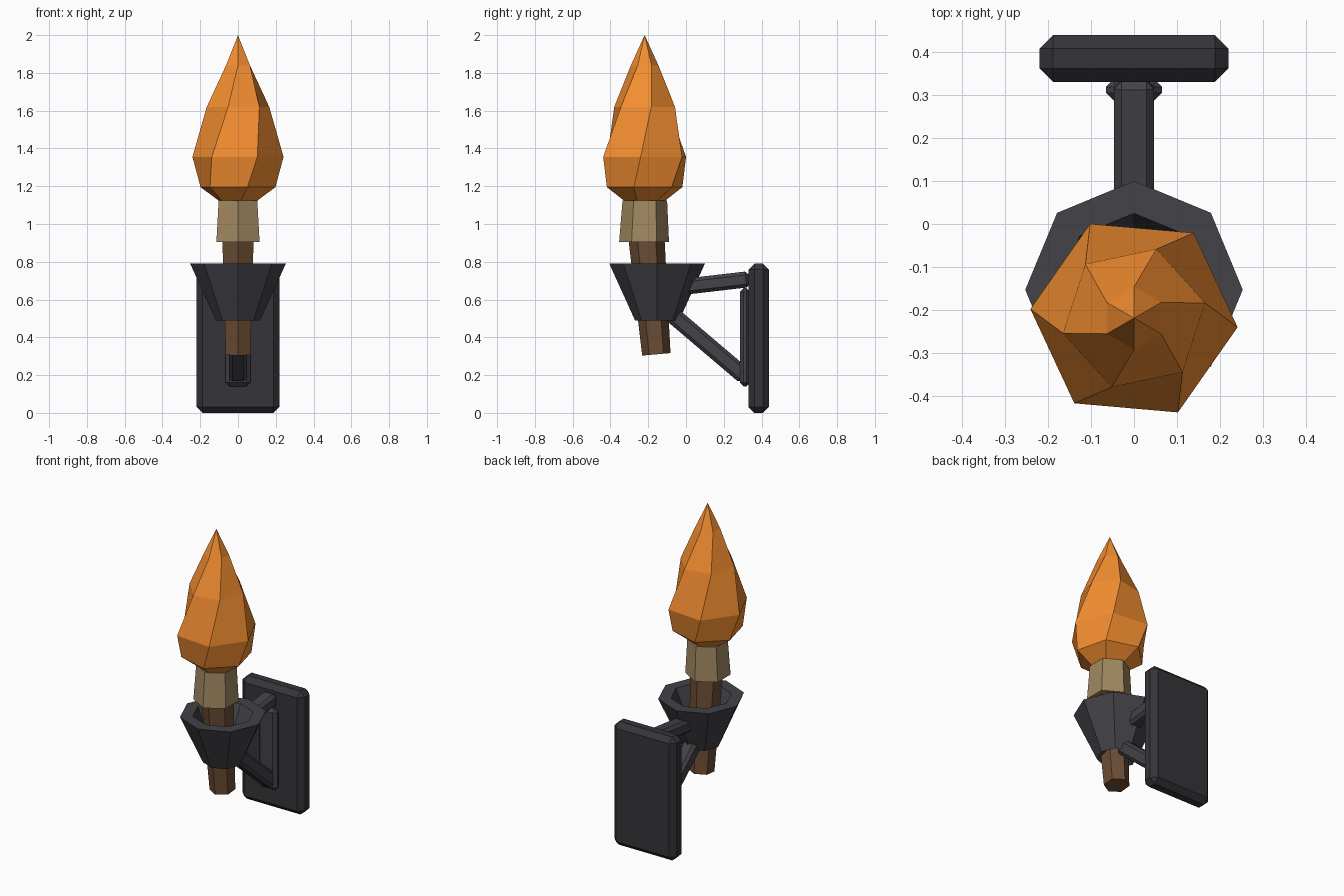
import bpy, bmesh, math
from mathutils import Vector

if "Cube" in bpy.data.objects:
    bpy.data.objects.remove(bpy.data.objects["Cube"])


def material(name, rgb):
    m = bpy.data.materials.new(name)
    m.diffuse_color = (*rgb, 1)
    m.use_nodes = True
    m.node_tree.nodes["Principled BSDF"].inputs["Base Color"].default_value = m.diffuse_color
    return m


IRON = material("iron", (0.055, 0.055, 0.065))
DARK_IRON = material("dark_iron", (0.035, 0.035, 0.042))
WOOD = material("wood", (0.15, 0.075, 0.035))
CLOTH = material("cloth", (0.36, 0.25, 0.12))
FLAME = material("flame", (0.9, 0.27, 0.03))


def finish(bm, name, mat):
    bmesh.ops.recalc_face_normals(bm, faces=bm.faces)
    mesh = bpy.data.meshes.new(name)
    bm.to_mesh(mesh)
    bm.free()
    ob = bpy.data.objects.new(name, mesh)
    bpy.context.collection.objects.link(ob)
    mesh.materials.append(mat)
    return ob


def loft(name, mat, sides, rings, closed=False):
    """Rings are (y, z, radius, start angle); closed joins last to first."""
    bm = bmesh.new()
    loops = []
    for y, z, r, a in rings:
        if r == 0:
            loops.append([bm.verts.new((0, y, z))] * sides)
            continue
        angs = [math.radians(a) + math.tau * i / sides for i in range(sides)]
        loops.append([bm.verts.new((r * math.cos(t), y + r * math.sin(t), z)) for t in angs])
    pairs = list(zip(loops, loops[1:]))
    if closed:
        pairs.append((loops[-1], loops[0]))
    for lo, hi in pairs:
        for i in range(sides):
            j = (i + 1) % sides
            bm.faces.new(list(dict.fromkeys((lo[i], lo[j], hi[j], hi[i]))))
    if not closed:
        for lp in (loops[0], loops[-1]):
            if lp[0] is not lp[1]:
                bm.faces.new(lp)
    return finish(bm, name, mat)


def bar(name, mat, start, end, width, thick, bevel):
    """Chamfered bar between two (y, z) points."""
    a, b = Vector((0, *start)), Vector((0, *end))
    d = b - a
    bm = bmesh.new()
    bmesh.ops.create_cube(bm, size=1)
    bmesh.ops.scale(bm, vec=(width, thick, d.length), verts=bm.verts)
    bmesh.ops.bevel(bm, geom=bm.edges[:], offset=bevel, segments=1, affect='EDGES')
    ob = finish(bm, name, mat)
    ob.location = (a + b) / 2
    ob.rotation_euler.x = math.atan2(-d.y, d.z)
    return ob


# Wall bracket
bar("wall_plate", DARK_IRON, (0.385, 0), (0.385, 0.79), 0.44, 0.11, 0.032)
bar("mounting_strip", IRON, (0.312, 0.14), (0.312, 0.66), 0.13, 0.054, 0.02)
bar("upper_arm", IRON, (0.335, 0.708), (-0.01, 0.668), 0.094, 0.085, 0.018)
bar("lower_arm", IRON, (0.315, 0.19), (-0.085, 0.53), 0.094, 0.088, 0.018)

# Hollow octagonal cup
loft("cup", IRON, 8, [(-0.153, 0.49, 0.117, 90), (-0.153, 0.79, 0.253, 90),
                      (-0.153, 0.79, 0.178, 90), (-0.153, 0.53, 0.06, 90)], closed=True)

# Torch: leaning hexagonal handle and cloth wrap
handle = loft("handle", WOOD, 6, [(-0.157, 0.31, 0.075, 90), (-0.21, 0.93, 0.096, 90)])
for v in handle.data.vertices:
    if v.co.z < 0.5:
        v.co.z += 0.09 * (v.co.y + 0.157)
loft("cloth_wrap", CLOTH, 6, [(-0.222, 0.905, 0.132, 90), (-0.218, 1.125, 0.118, 90)])

# Twisted flame
loft("flame", FLAME, 6, [(-0.219, 1.12, 0.105, -22), (-0.219, 1.195, 0.206, -16),
                         (-0.219, 1.355, 0.242, -5), (-0.219, 1.62, 0.169, 12),
                         (-0.219, 1.84, 0.073, 30), (-0.219, 2.0, 0, 0)])
